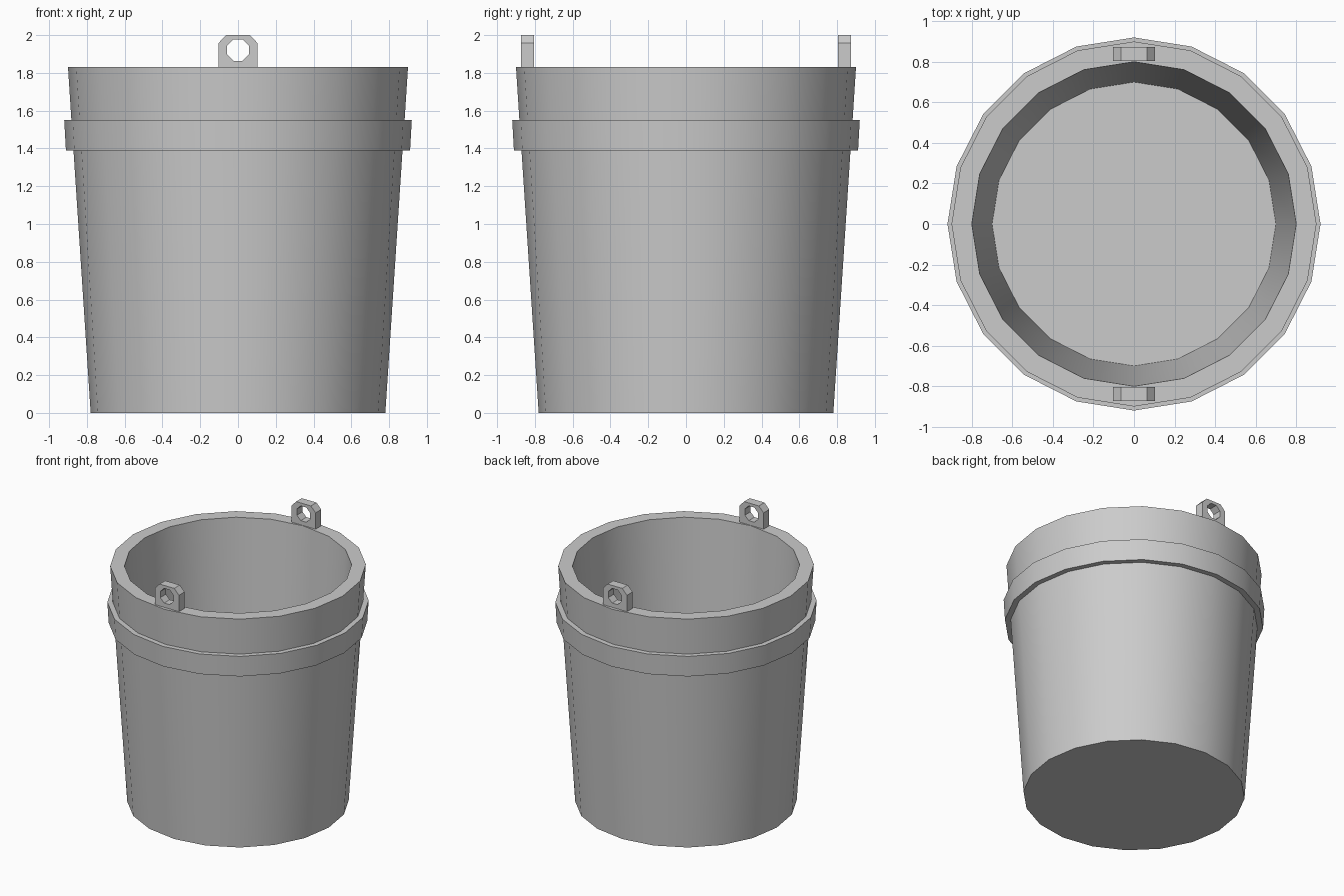
import bpy, bmesh, math

if "Cube" in bpy.data.objects:
    bpy.data.objects.remove(bpy.data.objects["Cube"])

SIDES = 20


def finish(name, bm):
    bmesh.ops.recalc_face_normals(bm, faces=bm.faces)
    mesh = bpy.data.meshes.new(name)
    bm.to_mesh(mesh)
    bm.free()
    obj = bpy.data.objects.new(name, mesh)
    bpy.context.collection.objects.link(obj)
    return obj


def lathe(name, profile):
    """Revolve an (r, z) profile and cap both of its ends."""
    bm = bmesh.new()
    rings = []
    for r, z in profile:
        rings.append([bm.verts.new((r * math.cos(2 * math.pi * i / SIDES),
                                    r * math.sin(2 * math.pi * i / SIDES), z))
                      for i in range(SIDES)])
    for a, b in zip(rings, rings[1:]):
        for i in range(SIDES):
            j = (i + 1) % SIDES
            bm.faces.new((a[i], a[j], b[j], b[i]))
    bm.faces.new(rings[0])
    bm.faces.new(rings[-1])
    return finish(name, bm)


def handle_lug(name, y0, y1):
    """Chamfered plate with an octagonal hole, standing on the rim."""
    outer = [(0.104, 1.957), (0.063, 2.0), (-0.063, 2.0), (-0.104, 1.957),
             (-0.104, 1.89), (-0.104, 1.83), (0.104, 1.83), (0.104, 1.89)]
    radius = 0.057 / math.cos(math.pi / 8)
    angles = [math.pi / 8 + k * math.pi / 4 for k in range(8)]
    inner = [(radius * math.cos(a), 1.92 + radius * math.sin(a)) for a in angles]
    bm = bmesh.new()
    loops = [[bm.verts.new((x, y, z)) for x, z in pts]
             for pts, y in ((outer, y0), (outer, y1), (inner, y1), (inner, y0))]
    for k in range(4):
        a, b = loops[k], loops[(k + 1) % 4]
        for i in range(8):
            j = (i + 1) % 8
            bm.faces.new((a[i], a[j], b[j], b[i]))
    return finish(name, bm)


# Tapered bucket wall with raised hoop, thick rim and floor
bucket = lathe("bucket_body", [
    (0.78, 0), (0.871, 1.39), (0.911, 1.39), (0.92, 1.55), (0.882, 1.55),
    (0.90, 1.83), (0.80, 1.83), (0.70, 0.10)])
bpy.context.view_layer.objects.active = bucket
bucket.select_set(True)
bpy.ops.object.shade_smooth_by_angle(angle=math.radians(30))

# Handle lugs on the front and back of the rim
for side, label in ((-1, "front"), (1, "back")):
    handle_lug(label + "_handle_lug", side * 0.804, side * 0.873)
